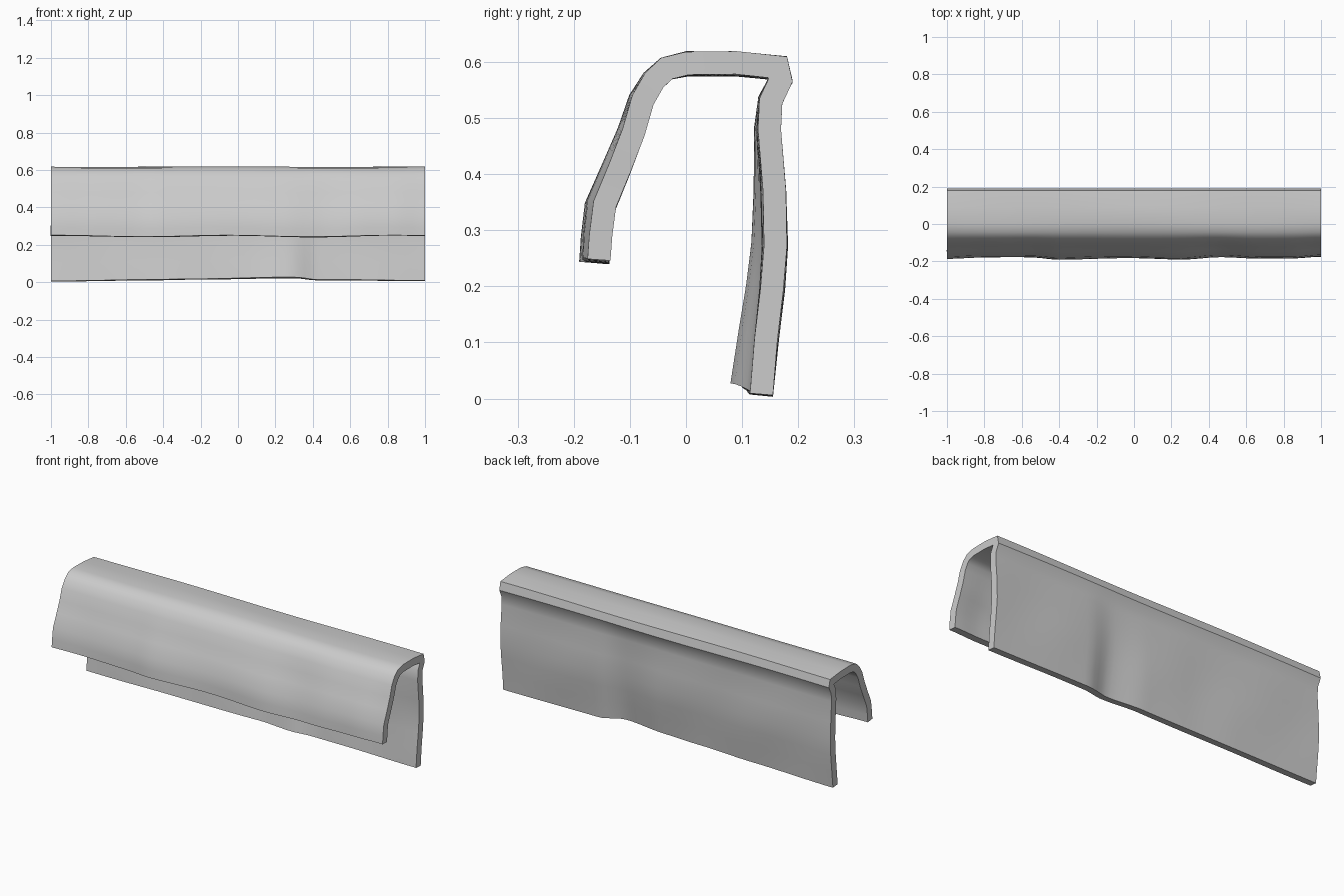
import bpy
import bmesh
from math import sin, pi

if "Cube" in bpy.data.objects:
    bpy.data.objects.remove(bpy.data.objects["Cube"], do_unlink=True)

STATIONS = 64
THICKNESS = 0.041

# Outer cross-section (y, z), from the short front hem over the top to the long back hem
PROFILE = [
    (-.185, .247), (-.182, .29), (-.175, .35), (-.145, .42), (-.12, .48), (-.1, .54),
    (-.075, .58), (-.045, .607), (0, .617), (.09, .617), (.18, .608),
    (.19, .565), (.171, .525), (.168, .48), (.176, .37), (.179, .27),
    (.174, .19), (.164, .1), (.155, .003),
]

# Hem drift along the length: (x, shift)
FRONT_SHIFT = [(-1, 0), (-.8, .004), (-.55, .007), (-.4, -.003), (0, 0),
               (.25, -.003), (.45, .008), (.65, -.002), (.82, 0), (1, .012)]
BACK_SHIFT = [(-1, 0), (-.5, -.006), (-.2, -.012), (.05, -.016),
              (.27, -.036), (.42, 0), (1, 0)]
BACK_LIFT = [(-1, 0), (-.5, .006), (-.2, .011), (.3, .018), (.42, .007), (1, .003)]


def ease(table, x):
    """Smooth interpolation through a small table."""
    for (a, u), (b, v) in zip(table, table[1:]):
        if x <= b:
            t = (x - a) / (b - a)
            return u + (v - u) * t * t * (3 - 2 * t)
    return table[-1][1]


def drape(x, i, y, z):
    """Move a profile point to follow the soft folds of the cloth."""
    if i < 8:      # front flap
        w = min(1, (.62 - z) / .25)
        y += ease(FRONT_SHIFT, x) * w + .0025 * sin(9 * x + 8 * z) * w
        z += .004 * sin(7 * x + 2) * w
    elif i < 12:   # top and back fold
        z += .002 * sin(5 * x + i)
    else:          # back flap
        w = (.565 - z) / .565
        y += ease(BACK_SHIFT, x) * w + .003 * sin(11 * x + 7 * z) * sin(pi * w)
        z += ease(BACK_LIFT, x) * w * w
    return x, y, z


# Cloth sheet
bm = bmesh.new()
rows = []
for j in range(STATIONS + 1):
    x = 2 * j / STATIONS - 1
    rows.append([bm.verts.new(drape(x, i, y, z)) for i, (y, z) in enumerate(PROFILE)])
for a, b in zip(rows, rows[1:]):
    for i in range(len(PROFILE) - 1):
        bm.faces.new((a[i], b[i], b[i + 1], a[i + 1]))
mesh = bpy.data.meshes.new("draped_cloth")
bm.to_mesh(mesh)
bm.free()
cloth = bpy.data.objects.new("draped_cloth", mesh)
bpy.context.collection.objects.link(cloth)

# Cloth thickness
solid = cloth.modifiers.new("thickness", "SOLIDIFY")
solid.thickness = THICKNESS
solid.offset = -1
solid.use_even_offset = True

# Plain grey material
grey = bpy.data.materials.new("light_grey")
grey.use_nodes = True
colour = (.6, .6, .6, 1)
grey.diffuse_color = colour
grey.node_tree.nodes["Principled BSDF"].inputs["Base Color"].default_value = colour
mesh.materials.append(grey)

# Bake the thickness, then smooth all but the folded edges
bpy.ops.object.select_all(action="DESELECT")
cloth.select_set(True)
bpy.context.view_layer.objects.active = cloth
bpy.ops.object.modifier_apply(modifier=solid.name)
bpy.ops.object.shade_smooth_by_angle(angle=.6)
